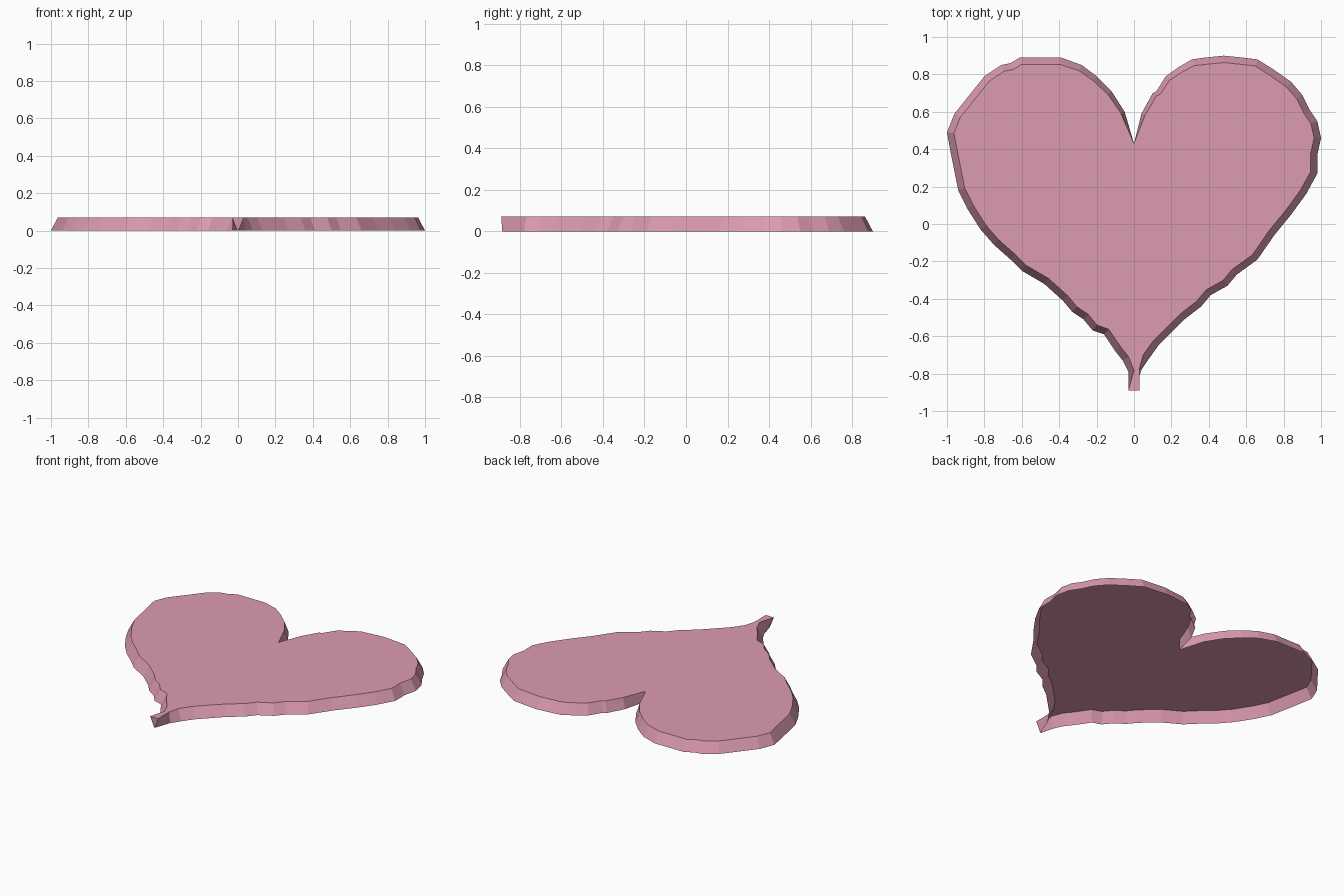
import bpy
import bmesh
from mathutils import Vector

default_cube = bpy.data.objects.get("Cube")
if default_cube:
    bpy.data.objects.remove(default_cube, do_unlink=True)

THICKNESS = 0.07
BEVEL_INSET = 0.037
NOTCH = Vector((0, 0.43))
TIP_TOP = Vector((0.03, -0.89))
TIP_BASE = Vector((0.004, -0.885))

# Hand-cut rim of each half, from the notch around the lobe to the neck of the
# tip, given as distance from the middle and depth
LEFT_RIM = [
    (.04, .59), (.1, .7), (.12, .71), (.17, .79), (.24, .84), (.31, .88),
    (.38, .89), (.48, .9), (.58, .89), (.66, .88), (.74, .83), (.84, .76),
    (.9, .69), (.94, .61), (.98, .55), (1, .46), (.98, .37), (.98, .27),
    (.92, .16), (.84, .05), (.75, -.06), (.66, -.19), (.55, -.27),
    (.5, -.33), (.41, -.38), (.36, -.44), (.27, -.51), (.21, -.57),
    (.13, -.65), (.08, -.72), (.04, -.78),
]
RIGHT_RIM = [
    (.05, .6), (.12, .71), (.2, .79), (.28, .85), (.39, .89), (.54, .89),
    (.61, .89), (.66, .86), (.71, .85), (.8, .79), (.88, .69), (.96, .59),
    (1, .49), (.98, .38), (.96, .28), (.94, .18), (.89, .08), (.82, -.03),
    (.75, -.11), (.66, -.19), (.6, -.25), (.48, -.32), (.38, -.41),
    (.33, -.47), (.27, -.51), (.22, -.57), (.16, -.59), (.1, -.68),
    (.06, -.73), (.03, -.79),
]


def make_material(name, colour):
    material = bpy.data.materials.new(name)
    material.use_nodes = True
    material.diffuse_color = colour
    shader = next(n for n in material.node_tree.nodes if n.type == 'BSDF_PRINCIPLED')
    shader.inputs["Base Color"].default_value = colour
    return material


def inset_half(points, least_x):
    """Move each point inwards, fading near the notch and stopping at the neck."""
    chain = [NOTCH] + points + [TIP_TOP]
    result = []
    for before, point, after in zip(chain, chain[1:], chain[2:]):
        along = (after - before).normalized()
        inward = Vector((along.y, -along.x))
        fade = min(1, 0.4 + (point - NOTCH).length)
        moved = point + inward * BEVEL_INSET * fade
        moved.x = max(moved.x, least_x)
        result.append(moved)
    return result


def closed_ring(left, right, tip):
    """Join the left half with the mirrored right half into a full ring."""
    mirrored = [Vector((-p.x, p.y)) for p in reversed(right + [tip])]
    return [NOTCH] + left + [tip] + mirrored


left_half = [Vector(p) for p in LEFT_RIM]
right_half = [Vector(p) for p in RIGHT_RIM]
base_ring = closed_ring(left_half, right_half, TIP_BASE)
top_ring = closed_ring(inset_half(left_half, 0.03), inset_half(right_half, 0), TIP_TOP)

# Heart tray: flat top and a sloping faceted rim, open underneath
bm = bmesh.new()
lower = [bm.verts.new((p.x, p.y, 0)) for p in base_ring]
upper = [bm.verts.new((p.x, p.y, THICKNESS)) for p in top_ring]
top_face = bm.faces.new(upper)
for i in range(len(lower)):
    j = (i + 1) % len(lower)
    bm.faces.new((lower[j], lower[i], upper[i], upper[j]))
bmesh.ops.recalc_face_normals(bm, faces=bm.faces)
if top_face.normal.z < 0:
    bmesh.ops.reverse_faces(bm, faces=bm.faces)

mesh = bpy.data.meshes.new("heart_shell")
bm.to_mesh(mesh)
bm.free()
mesh.materials.append(make_material("dusty_pink", (0.72, 0.33, 0.43, 1)))
heart_shell = bpy.data.objects.new("heart_shell", mesh)
bpy.context.collection.objects.link(heart_shell)
